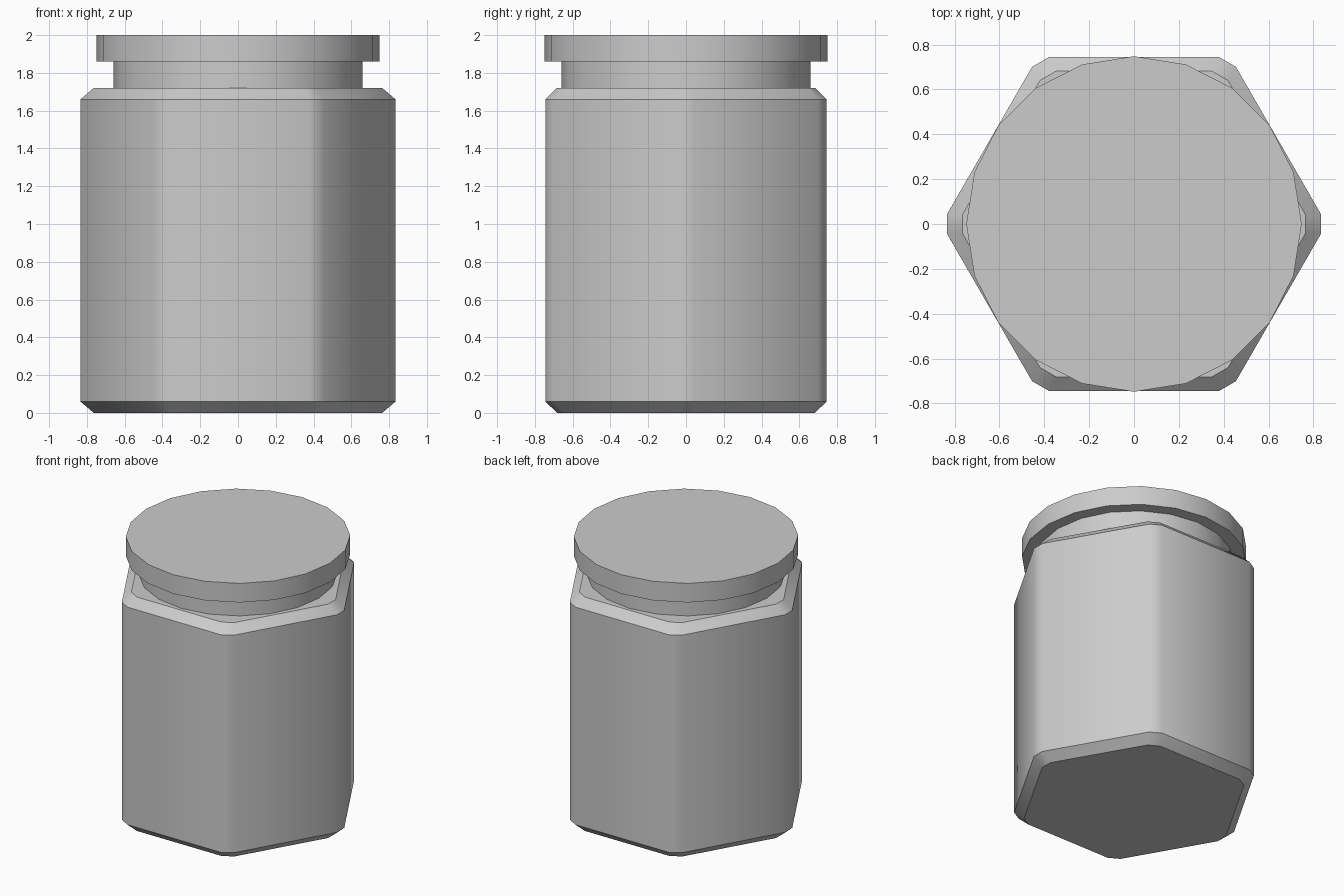
import bpy, bmesh
from math import sin, cos, pi, sqrt

if "Cube" in bpy.data.objects:
    bpy.data.objects.remove(bpy.data.objects["Cube"])


def loft(name, rings, caps=True):
    """Join equal-length rings of (x, y, z) points into one skin."""
    bm = bmesh.new()
    loops = [[bm.verts.new(p) for p in ring] for ring in rings]
    n = len(loops[0])
    for low, high in zip(loops, loops[1:]):
        for i in range(n):
            j = (i + 1) % n
            bm.faces.new((low[i], low[j], high[j], high[i]))
    if caps:
        bm.faces.new(loops[0][::-1])
        bm.faces.new(loops[-1])
    mesh = bpy.data.meshes.new(name)
    bm.to_mesh(mesh)
    bm.free()
    obj = bpy.data.objects.new(name, mesh)
    bpy.context.collection.objects.link(obj)
    bpy.ops.object.select_all(action='DESELECT')
    obj.select_set(True)
    bpy.context.view_layer.objects.active = obj
    bpy.ops.object.shade_smooth_by_angle(angle=35 * pi / 180)
    return obj


def hexagon(apothem, z, cut=0.043):
    """Hexagon ring with each corner cut flat; cut is half the flat's width."""
    x = apothem * 2 / sqrt(3) - cut / sqrt(3)
    pts = []
    for k in range(6):
        c, s = cos(k * pi / 3), sin(k * pi / 3)
        for y in (-cut, cut):
            pts.append((x * c - y * s, x * s + y * c, z))
    return pts


def circle(radius, z, sides=20):
    return [(radius * cos(2 * pi * i / sides),
             radius * sin(2 * pi * i / sides), z) for i in range(sides)]


# Hexagonal jar body, bevelled at base and shoulder
loft("jar_body", [hexagon(0.683, 0), hexagon(0.744, 0.06),
                  hexagon(0.744, 1.66), hexagon(0.683, 1.72)])

# Round neck between the shoulder and the lid
loft("jar_neck", [circle(0.66, 1.72), circle(0.66, 1.86)], caps=False)

# Flat round lid
loft("lid", [circle(0.748, 1.86), circle(0.748, 2.0)])
